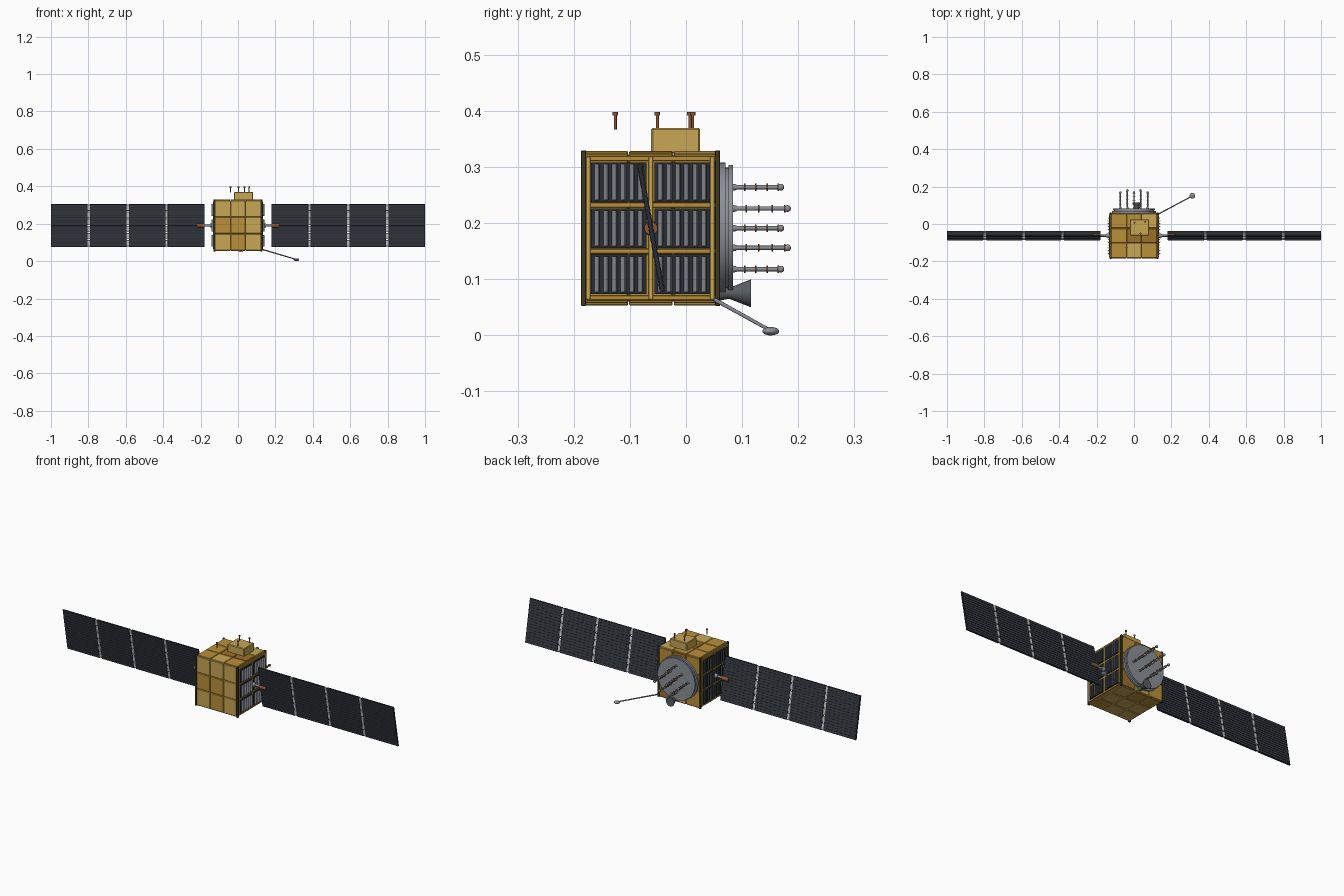
import bpy, bmesh, math, random
from mathutils import Matrix, Vector

if "Cube" in bpy.data.objects:
    bpy.data.objects.remove(bpy.data.objects["Cube"])

random.seed(4)


def material(name, r, g, b):
    m = bpy.data.materials.new(name)
    m.diffuse_color = (r, g, b, 1)
    m.use_nodes = True
    m.node_tree.nodes["Principled BSDF"].inputs["Base Color"].default_value = m.diffuse_color
    return m


GOLDS = [material("foil_light", 0.58, 0.39, 0.09), material("foil_mid", 0.49, 0.28, 0.04),
         material("foil_dark", 0.33, 0.16, 0.02)]
DARK = material("dark_panel", 0.022, 0.025, 0.032)
CELL = material("solar_cell", 0.035, 0.042, 0.052)
POST = material("dark_trim", 0.05, 0.04, 0.015)
GREY = material("metal", 0.26, 0.28, 0.31)
DEEP = material("dark_metal", 0.10, 0.11, 0.12)
PALE = material("hinge_metal", 0.55, 0.56, 0.55)
COPPER = material("copper", 0.27, 0.09, 0.035)


def finish(name, bm, mats, smooth=False, bevel=0):
    me = bpy.data.meshes.new(name)
    bm.to_mesh(me)
    bm.free()
    ob = bpy.data.objects.new(name, me)
    bpy.context.collection.objects.link(ob)
    for m in mats:
        me.materials.append(m)
    if bevel:
        mod = ob.modifiers.new("bevel", 'BEVEL')
        mod.width, mod.segments = bevel, 1
    if smooth:
        bpy.ops.object.select_all(action='DESELECT')
        ob.select_set(True)
        bpy.context.view_layer.objects.active = ob
        bpy.ops.object.shade_smooth_by_angle(angle=math.radians(35))
    return ob


def boxes(name, items, mats, bevel=0, world=Matrix()):
    """items: (centre, size, material index, optional turn about z)"""
    bm = bmesh.new()
    for loc, size, mi, *turn in items:
        mat = world @ Matrix.Translation(loc) @ Matrix.Rotation(turn[0] if turn else 0, 4, 'Z') \
            @ Matrix.Diagonal((*size, 1))
        n = len(bm.faces)
        bmesh.ops.create_cube(bm, size=1, matrix=mat)
        bm.faces.ensure_lookup_table()
        for f in bm.faces[n:]:
            f.material_index = mi
    return finish(name, bm, mats, bevel=bevel)


def rods(name, items, mat, seg=16):
    """items: (start, end, start radius, end radius)"""
    bm = bmesh.new()
    for a, b, r1, r2 in items:
        a, b = Vector(a), Vector(b)
        q = (b - a).to_track_quat('Z', 'Y').to_matrix().to_4x4()
        bmesh.ops.create_cone(bm, cap_ends=True, segments=seg, radius1=r1, radius2=r2,
                              depth=(b - a).length, matrix=Matrix.Translation((a + b) / 2) @ q)
    return finish(name, bm, [mat], smooth=True)


def balls(name, items, mat):
    bm = bmesh.new()
    for loc, scale in items:
        bmesh.ops.create_uvsphere(bm, u_segments=20, v_segments=12, radius=1,
                                  matrix=Matrix.Translation(loc) @ Matrix.Diagonal((*scale, 1)))
    return finish(name, bm, [mat], smooth=True)


# Body core
C = Vector((0, -0.0625, 0.191))
H = Vector((0.125, 0.1215, 0.137))
boxes("body_core", [(C, (H - Vector((0.006,) * 3)) * 2, 0)], [GOLDS[2]])

# Foil blanket tiles, three by three on every face
for axis, label in ((0, "side"), (1, "end"), (2, "deck")):
    u, v = [i for i in range(3) if i != axis]
    for s in (-1, 1):
        items = []
        for i in (-1, 0, 1):
            for j in (-1, 0, 1):
                loc, size = C.copy(), Vector((0.01,) * 3)
                loc[axis] += s * (H[axis] - 0.004)
                loc[u] += i * H[u] * 0.655
                loc[v] += j * H[v] * 0.655
                size[u], size[v] = H[u] * 0.64, H[v] * 0.64
                tone = 1 if axis == 0 else random.choice((0, 0, 1, 1, 2))
                items.append((loc, size, tone))
        boxes(f"foil_{label}_{'neg' if s < 0 else 'pos'}", items, GOLDS, bevel=0.002)

# Corner posts
boxes("corner_posts", [((sx * 0.125, y, 0.191), (0.011, 0.009, 0.277), 0)
                       for sx in (-1, 1) for y in (-0.1825, 0.0565)], [POST], bevel=0.001)

# Thermal louvres with gold rails on both sides
for s, label in ((-1, "left"), (1, "right")):
    rails, louvres = [], []
    for z in (0.067, 0.15, 0.232, 0.315):
        rails.append(((s * 0.128, -0.0625, z), (0.008, 0.23, 0.009), 1))
    for y in (-0.174, -0.063, 0.047):
        rails.append(((s * 0.128, y, 0.191), (0.01, 0.008, 0.255), 0))
    for y in (-0.12, -0.007):
        for z in (0.273, 0.191, 0.109):
            louvres.append(((s * 0.128, y, z), (0.013, 0.099, 0.07), 0))
            for k in range(6):
                louvres.append(((s * 0.1365, y + (k - 2.5) * 0.0155, z),
                                (0.011, 0.003, 0.064), 1, s * 0.8))
    boxes(f"side_rails_{label}", rails, GOLDS, bevel=0.001)
    boxes(f"louvres_{label}", louvres, [DARK, GREY])

# Solar wings: four hinged panels per side, tilted about x
tilt = Matrix.Translation((0, -0.0625, 0.191)) @ Matrix.Rotation(0.18, 4, 'X')
for s, label in ((-1, "left"), (1, "right")):
    panels, hinges = [], []
    x0, pitch, gap = 0.18, 0.2065, 0.012
    for i in range(4):
        w = (1.0 - x0 - 3 * gap) / 4
        cx = x0 + w / 2 + i * (w + gap)
        panels.append(((s * cx, 0, 0), (w, 0.007, 0.231), 0))
        for k in range(16):
            z = (k - 7.5) * 0.0142
            panels.append(((s * cx, 0, z), (w - 0.006, 0.0095, 0.0118), 1))
        if i < 3:
            hx = s * (cx + w / 2 + gap / 2)
            for k in range(6):
                hinges.append(((hx, 0, (k - 2.5) * 0.0385), (gap + 0.002, 0.008, 0.033), 0))
    boxes(f"solar_wing_{label}", panels, [DARK, CELL], world=tilt)
    boxes(f"wing_hinges_{label}", hinges, [PALE], bevel=0.001, world=tilt)
    # Drive shaft and hub
    c = (-0.0625, 0.191)
    rods(f"wing_shaft_{label}", [((s * 0.115, *c), (s * 0.2, *c), 0.006, 0.006),
                                 ((s * 0.122, *c), (s * 0.15, *c), 0.014, 0.01)], GREY)
    rods(f"wing_hub_{label}", [((s * 0.178, *c), (s * 0.218, *c), 0.012, 0.012)], COPPER)

# Antenna disc on the back
rods("antenna_disc", [((0, 0.055, 0.191), (0, 0.07, 0.191), 0.117, 0.117),
                      ((0, 0.07, 0.191), (0, 0.077, 0.191), 0.108, 0.108),
                      ((0, 0.076, 0.191), (0, 0.084, 0.191), 0.113, 0.113)], GREY, seg=64)

# Array of nine antenna rods with copper rings and ball tips
stems, rings, tips = [], [], []
spots = [(0, 0), (0.073, 0), (-0.073, 0), (0, 0.073), (0, -0.073)]
spots += [(a * 0.035, b * 0.035) for a in (-1, 1) for b in (-1, 1)]
for x, dz in spots:
    z = 0.191 + dz
    end = 0.181 if abs(x) == 0.035 else 0.169
    stems += [((x, 0.08, z), (x, end, z), 0.0038, 0.0038),
              ((x, 0.08, z), (x, 0.09, z), 0.007, 0.005)]
    for t in (0.25, 0.48, 0.72, 0.95):
        y = 0.083 + t * (end - 0.083)
        rings.append(((x, y - 0.0013, z), (x, y + 0.0013, z), 0.0068, 0.0068))
    tips.append(((x, end, z), (0.006, 0.006, 0.006)))
rods("antenna_rods", stems, GREY, seg=12)
rods("antenna_rings", rings, COPPER, seg=12)
balls("antenna_tips", tips, GREY)

# Horn under the disc
rods("horn", [((0.015, 0.055, 0.075), (0.015, 0.08, 0.075), 0.014, 0.009),
              ((0.015, 0.075, 0.075), (0.015, 0.116, 0.075), 0.009, 0.025)], DEEP, seg=32)

# Boom with small dish
rods("boom", [((0.115, 0.045, 0.067), (0.312, 0.15, 0.009), 0.0035, 0.003)], GREY, seg=12)
balls("boom_dish", [((0.312, 0.151, 0.0075), (0.015, 0.015, 0.0075))], GREY)

# Equipment box and pins on the top deck
boxes("top_box", [((0.03, -0.0185, 0.347), (0.102, 0.087, 0.046), 0)], GOLDS, bevel=0.003)
pins = []
for x, y in ((-0.04, -0.126), (0.003, 0.007), (0.035, -0.051), (0.06, 0.012)):
    pins += [((x, y, 0.367), (x, y, 0.394), 0.0027, 0.0027),
             ((x, y, 0.392), (x, y, 0.398), 0.0048, 0.0048)]
rods("top_pins", pins, COPPER, seg=12)
